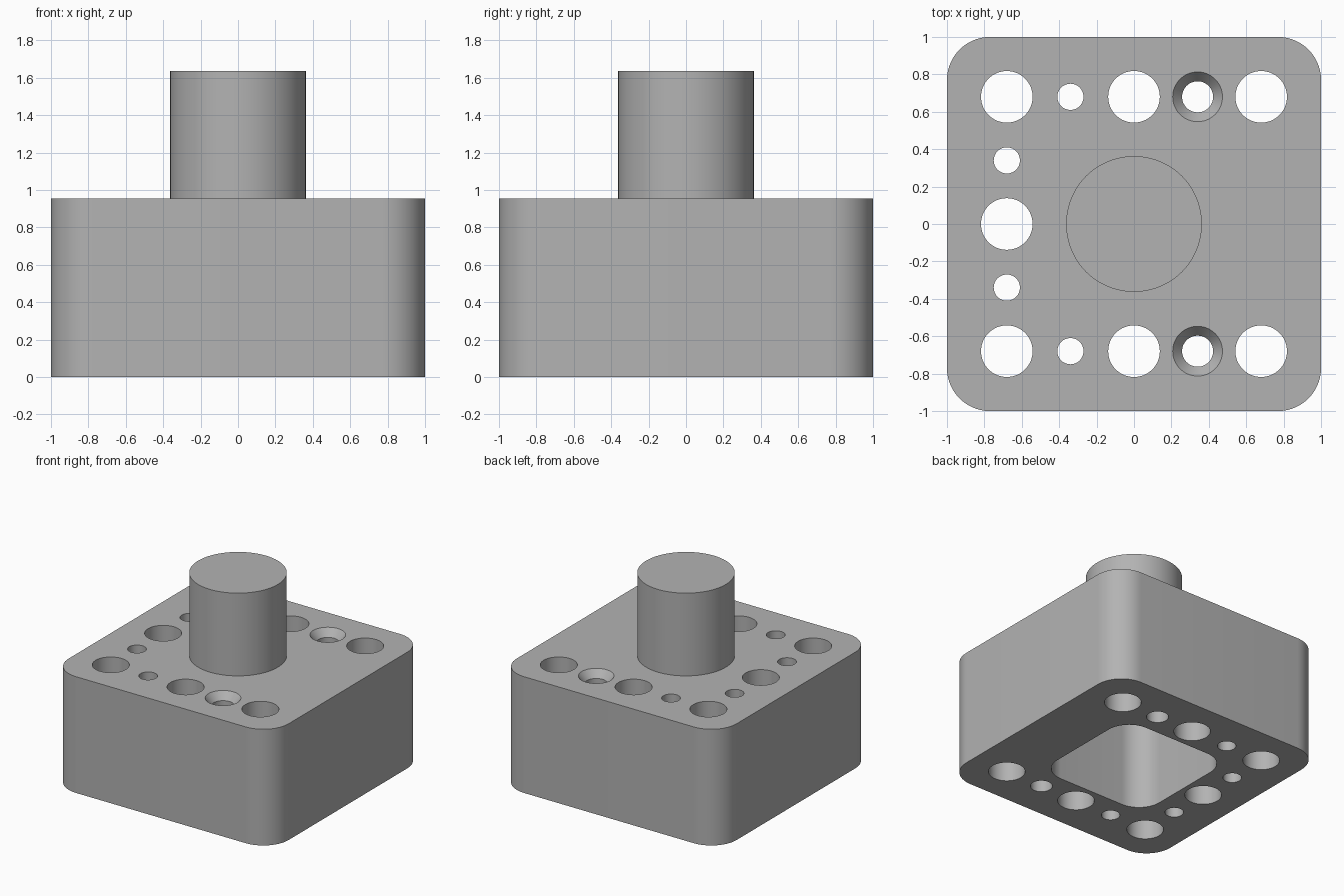
import bpy, bmesh
from math import cos, sin, pi, radians

cube = bpy.data.objects.get("Cube")
if cube:
    bpy.data.objects.remove(cube, do_unlink=True)

TOP = 0.955
KNOB_TOP = 1.635
PITCH = 0.34

grey = bpy.data.materials.new("plain grey")
grey.use_nodes = True
GREY = (0.45, 0.45, 0.45, 1)
grey.diffuse_color = GREY
grey.node_tree.nodes["Principled BSDF"].inputs["Base Color"].default_value = GREY


def circle(r, x=0, y=0, n=64):
    return [(x + r * cos(2 * pi * i / n), y + r * sin(2 * pi * i / n)) for i in range(n)]


def rounded_square(half, r, steps=14):
    c = half - r
    pts = []
    for k, (sx, sy) in enumerate([(1, 1), (-1, 1), (-1, -1), (1, -1)]):
        for i in range(steps + 1):
            a = (k + i / steps) * pi / 2
            pts.append((sx * c + r * cos(a), sy * c + r * sin(a)))
    return pts


def loft(bm, sections):
    """Closed solid through stacked (outline, z) sections."""
    rings = [[bm.verts.new((x, y, z)) for x, y in pts] for pts, z in sections]
    n = len(rings[0])
    for low, high in zip(rings, rings[1:]):
        for i in range(n):
            j = (i + 1) % n
            bm.faces.new((low[i], low[j], high[j], high[i]))
    bm.faces.new(rings[0][::-1])
    bm.faces.new(rings[-1])


def make(name, bm):
    mesh = bpy.data.meshes.new(name)
    bm.to_mesh(mesh)
    bm.free()
    mesh.materials.append(grey)
    obj = bpy.data.objects.new(name, mesh)
    bpy.context.collection.objects.link(obj)
    return obj


# Block with rounded upright edges
bm = bmesh.new()
outline = rounded_square(1, 0.23)
loft(bm, [(outline, 0), (outline, TOP)])
block = make("block", bm)

# Cutter: open pocket underneath and the through holes
bm = bmesh.new()
pocket = rounded_square(0.5, 0.2)
loft(bm, [(pocket, -0.1), (pocket, 0.82)])


def hole(col, row, r, sink=None):
    x, y = col * PITCH, row * PITCH
    bore = circle(r, x, y)
    if sink:
        mouth = circle(sink, x, y)
        loft(bm, [(bore, -0.1), (bore, TOP - 0.06), (mouth, TOP), (mouth, TOP + 0.1)])
    else:
        loft(bm, [(bore, -0.1), (bore, TOP + 0.1)])


for row in (-2, 2):
    for col in (-2, 0, 2):
        hole(col, row, 0.138)
    hole(-1, row, 0.07)
    hole(1, row, 0.083, sink=0.133)
hole(-2, 0, 0.138)
for row in (-1, 1):
    hole(-2, row, 0.07)
cutter = make("hole_cutter", bm)
cutter.hide_render = True

# Cut the block, then drop the cutter
mod = block.modifiers.new("holes", "BOOLEAN")
mod.operation = "DIFFERENCE"
mod.solver = "EXACT"
mod.object = cutter
bpy.ops.object.select_all(action="DESELECT")
bpy.context.view_layer.objects.active = block
block.select_set(True)
bpy.ops.object.modifier_apply(modifier=mod.name)
bpy.data.objects.remove(cutter, do_unlink=True)

# Round post on top
bm = bmesh.new()
ring = circle(0.363, n=96)
loft(bm, [(ring, TOP - 0.03), (ring, KNOB_TOP)])
post = make("post", bm)

for obj in (block, post):
    bpy.ops.object.select_all(action="DESELECT")
    bpy.context.view_layer.objects.active = obj
    obj.select_set(True)
    bpy.ops.object.shade_smooth_by_angle(angle=radians(30))
